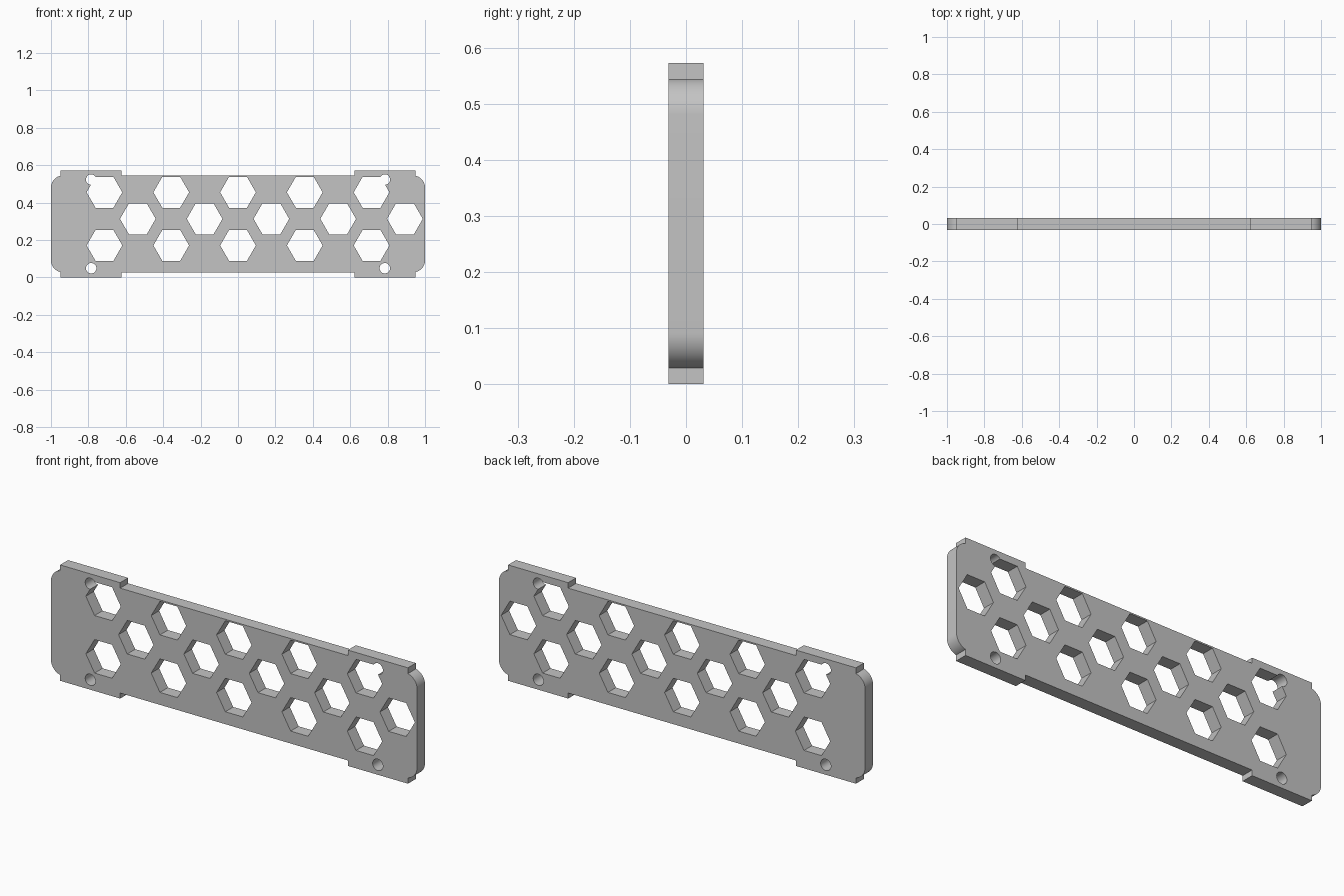
import bpy
import bmesh
from math import cos, sin, pi, sqrt

if "Cube" in bpy.data.objects:
    bpy.data.objects.remove(bpy.data.objects["Cube"], do_unlink=True)

HEIGHT, MID = 0.572, 0.286
HALF_THICK = 0.031
PITCH, ROW = 0.357, 0.142

grey = bpy.data.materials.new("light_grey")
grey.use_nodes = True
grey.diffuse_color = (0.55, 0.55, 0.55, 1)
grey.node_tree.nodes["Principled BSDF"].inputs["Base Color"].default_value = grey.diffuse_color


def extruded(name, outlines, half):
    """Extrude closed x-z outlines along y into one object."""
    bm = bmesh.new()
    for outline in outlines:
        face = bm.faces.new([bm.verts.new((x, -half, z)) for x, z in outline])
        grown = bmesh.ops.extrude_face_region(bm, geom=[face])["geom"]
        verts = [v for v in grown if isinstance(v, bmesh.types.BMVert)]
        bmesh.ops.translate(bm, verts=verts, vec=(0, 2 * half, 0))
    bmesh.ops.recalc_face_normals(bm, faces=bm.faces)
    mesh = bpy.data.meshes.new(name)
    bm.to_mesh(mesh)
    bm.free()
    mesh.materials.append(grey)
    obj = bpy.data.objects.new(name, mesh)
    bpy.context.collection.objects.link(obj)
    return obj


def polygon(x, z, radius, sides):
    return [(x + radius * cos(2 * pi * i / sides), z + radius * sin(2 * pi * i / sides))
            for i in range(sides)]


# Plate outline: one quarter, from the side's middle up to the long edge
radius, tab_in, tab_out, edge = 0.065, 0.622, 0.95, 0.259
cx, cz = 1 - radius, edge - radius
end = pi / 2 - 0.233
quarter = [(cx + radius * cos(end * i / 12), cz + radius * sin(end * i / 12)) for i in range(13)]
quarter += [(tab_out, MID), (tab_in, MID), (tab_in, edge)]

# Mirror the quarter into the full outline
half = quarter + [(-x, z) for x, z in reversed(quarter)]
outline = half + [(x, -z) for x, z in reversed(half)]
plate = extruded("vent_plate", [[(x, MID + z) for x, z in outline]], HALF_THICK)

# Hexagonal vents: two aligned rows and a middle row shifted by half a pitch
hexes = []
for row in (-1, 0, 1):
    shift = PITCH / 2 if row == 0 else 0
    for k in range(-2, 3):
        hexes.append(polygon(k * PITCH + shift, 0.313 + row * ROW, 0.0955, 6))
hex_cutter = extruded("hexagon_cutter", hexes, 0.1)

# Screw holes near the four corners
holes = [polygon(sx * 0.785, MID + sz * 0.237, 0.028, 32) for sx in (-1, 1) for sz in (-1, 1)]
hole_cutter = extruded("screw_hole_cutter", holes, 0.1)

bpy.context.view_layer.objects.active = plate
for cutter in (hex_cutter, hole_cutter):
    cutter.hide_render = True
    mod = plate.modifiers.new(cutter.name, "BOOLEAN")
    mod.operation = "DIFFERENCE"
    mod.solver = "EXACT"
    mod.object = cutter
    bpy.ops.object.modifier_apply(modifier=mod.name)
    bpy.data.objects.remove(cutter, do_unlink=True)

# Smooth rounded corners and holes, keep the other edges crisp
bpy.ops.object.select_all(action="DESELECT")
plate.select_set(True)
bpy.ops.object.shade_smooth_by_angle(angle=pi / 7)
